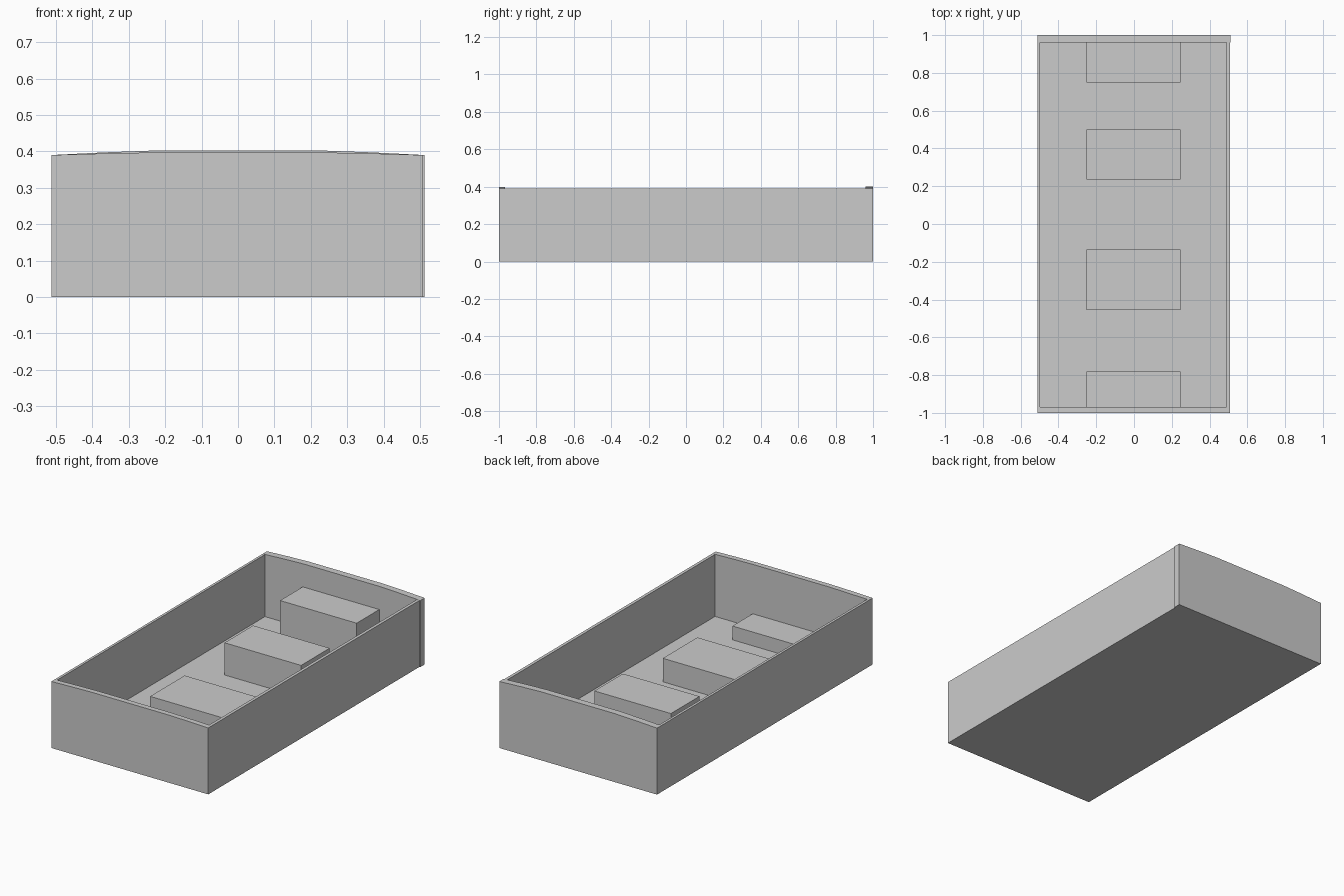
import bpy, bmesh

if "Cube" in bpy.data.objects:
    bpy.data.objects.remove(bpy.data.objects["Cube"])


def prism(name, base, z0, z1):
    """Vertical prism from a plan outline."""
    bm = bmesh.new()
    face = bm.faces.new([bm.verts.new((x, y, z0)) for x, y in base])
    ext = bmesh.ops.extrude_face_region(bm, geom=[face])
    for v in ext["geom"]:
        if isinstance(v, bmesh.types.BMVert):
            v.co.z = z1
    finish(bm, name)


def finish(bm, name):
    bmesh.ops.recalc_face_normals(bm, faces=bm.faces)
    me = bpy.data.meshes.new(name)
    bm.to_mesh(me)
    bm.free()
    bpy.context.collection.objects.link(bpy.data.objects.new(name, me))


def end_wall(name, xl, xr, y0, y1, crown):
    """End wall whose top edge rises gently to a flat crown."""
    rim = 0.39
    mid = rim + (crown - rim) * 0.6
    profile = [(xl, 0), (xr, 0), (xr, rim), (0.37, mid), (0.24, crown),
               (-0.24, crown), (-0.37, mid), (xl, rim)]
    bm = bmesh.new()
    face = bm.faces.new([bm.verts.new((x, y0, z)) for x, z in profile])
    ext = bmesh.ops.extrude_face_region(bm, geom=[face])
    for v in ext["geom"]:
        if isinstance(v, bmesh.types.BMVert):
            v.co.y = y1
    finish(bm, name)


def rect(x0, x1, y0, y1):
    return [(x0, y0), (x1, y0), (x1, y1), (x0, y1)]


FRONT, BACK, FLOOR = -0.968, 0.96, 0.026
LEFT, RIGHT = -0.497, 0.489

# Tray: floor, two thin sides and two crowned ends
prism("floor", rect(LEFT, RIGHT, FRONT, BACK), 0, FLOOR)
prism("left_wall", rect(-0.512, LEFT, FRONT, BACK), 0, 0.39)
prism("right_wall", rect(RIGHT, 0.507, FRONT, BACK), 0, 0.39)
end_wall("front_wall", -0.512, 0.507, -1.0, FRONT, 0.397)
end_wall("back_wall", -0.512, 0.512, BACK, 1.0, 0.402)

# Row of blocks growing taller towards the back
blocks = [(FRONT, -0.78, 0.107), (-0.455, -0.135, 0.164),
          (0.235, 0.5, 0.215), (0.75, BACK, 0.266)]
for i, (y0, y1, top) in enumerate(blocks, 1):
    prism(f"step_block_{i}", rect(-0.252, 0.245, y0, y1), FLOOR, top)
